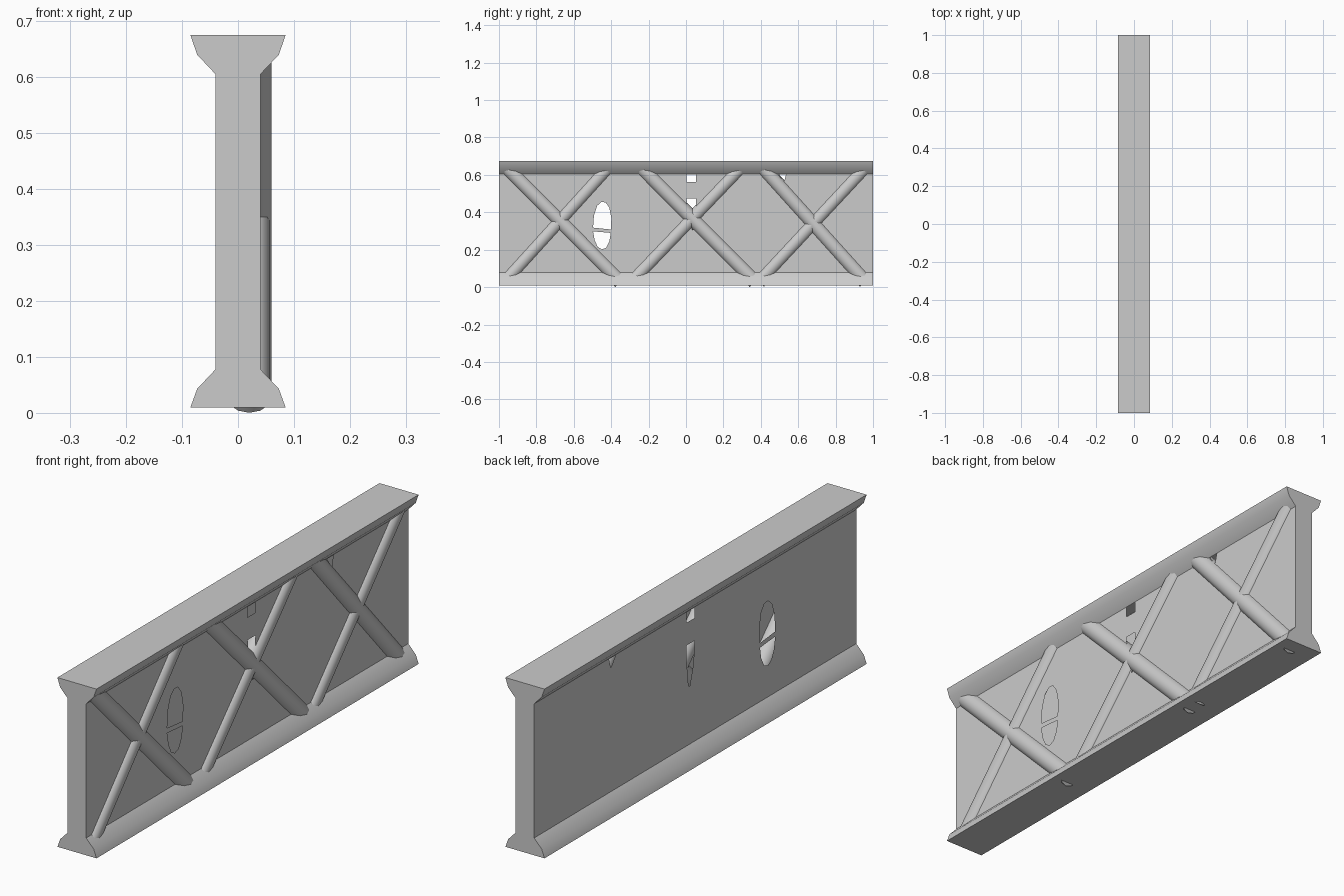
import bpy, bmesh, math
from mathutils import Vector

if "Cube" in bpy.data.objects:
    bpy.data.objects.remove(bpy.data.objects["Cube"])

steel = bpy.data.materials.new("light_grey_steel")
steel.diffuse_color = (0.6, 0.6, 0.6, 1)
steel.use_nodes = True
steel.node_tree.nodes["Principled BSDF"].inputs["Base Color"].default_value = steel.diffuse_color


def finish(bm, name):
    bmesh.ops.recalc_face_normals(bm, faces=bm.faces)
    me = bpy.data.meshes.new(name)
    bm.to_mesh(me)
    bm.free()
    me.materials.append(steel)
    ob = bpy.data.objects.new(name, me)
    bpy.context.collection.objects.link(ob)
    bpy.ops.object.select_all(action='DESELECT')
    ob.select_set(True)
    bpy.context.view_layer.objects.active = ob
    bpy.ops.object.shade_smooth_by_angle(angle=math.radians(35))
    return ob


# Half profile of the I-beam (x, z), bottom to top; the web lies between points 2 and 3
half = [(0.085, 0.01), (0.073, 0.043), (0.04, 0.078),
        (0.04, 0.605), (0.073, 0.64), (0.085, 0.675)]
profile = half + [(-x, z) for x, z in reversed(half)]

# Openings in the web (y, z)
holes = [
    # split oval, upper and lower part
    [(-0.497, 0.318), (-0.402, 0.308), (-0.399, 0.37), (-0.41, 0.425),
     (-0.43, 0.453), (-0.452, 0.455), (-0.475, 0.435), (-0.492, 0.385)],
    [(-0.497, 0.298), (-0.402, 0.29), (-0.41, 0.245), (-0.428, 0.21),
     (-0.45, 0.202), (-0.472, 0.215), (-0.488, 0.25)],
    # small square and the tapering slot below it
    [(0.003, 0.562), (0.053, 0.562), (0.053, 0.603), (0.003, 0.603)],
    [(0.003, 0.473), (0.053, 0.473), (0.053, 0.41), (0.042, 0.31),
     (0.034, 0.305), (0.012, 0.38)],
    # little notch under the top flange
    [(0.495, 0.603), (0.535, 0.603), (0.525, 0.565), (0.515, 0.575)],
]

# Hollow beam shell
bm = bmesh.new()
front = [bm.verts.new((x, -1, z)) for x, z in profile]
back = [bm.verts.new((x, 1, z)) for x, z in profile]
bm.faces.new(front)
bm.faces.new(back)
n = len(profile)
for i in range(n):
    j = (i + 1) % n
    if i not in (2, 8):
        bm.faces.new((front[i], front[j], back[j], back[i]))

# Web sheets with the openings left out
for i in (2, 8):
    x = profile[i][0]
    loops = [[front[i], front[i + 1], back[i + 1], back[i]]]
    loops += [[bm.verts.new((x, y, z)) for y, z in h] for h in holes]
    edges = []
    for lp in loops:
        for a, b in zip(lp, lp[1:] + lp[:1]):
            edges.append(bm.edges.get((a, b)) or bm.edges.new((a, b)))
    bmesh.ops.triangle_fill(bm, edges=edges, use_beauty=True,
                            normal=Vector((math.copysign(1, x), 0, 0)))
finish(bm, "beam")


# Round diagonal braces on the right side
def brace(name, a, b, r, x=0.02, sides=12):
    bm = bmesh.new()
    d = Vector((0, b[0] - a[0], b[1] - a[1])).normalized()
    u, v = Vector((1, 0, 0)), d.cross(Vector((1, 0, 0)))
    rings = []
    for y, z in (a, b):
        rings.append([bm.verts.new(Vector((x, y, z))
                      + r * math.cos(t) * u + r * math.sin(t) * v)
                      for t in (2 * math.pi * k / sides for k in range(sides))])
        bm.faces.new(rings[-1])
    for k in range(sides):
        m = (k + 1) % sides
        bm.faces.new((rings[0][k], rings[0][m], rings[1][m], rings[1][k]))
    finish(bm, name)


falling = [((-0.965, 0.645), (-0.35, 0.0285)),
           ((-0.245, 0.645), (0.37, 0.0285)),
           ((0.405, 0.645), (0.96, 0.0285))]
rising = [((-0.955, 0.045), (-0.415, 0.64)),
          ((-0.275, 0.045), (0.295, 0.64)),
          ((0.39, 0.0285), (0.96, 0.64))]
for k in range(3):
    brace(f"falling_brace_{k + 1}", *falling[k], 0.04)
    brace(f"rising_brace_{k + 1}", *rising[k], 0.037)
